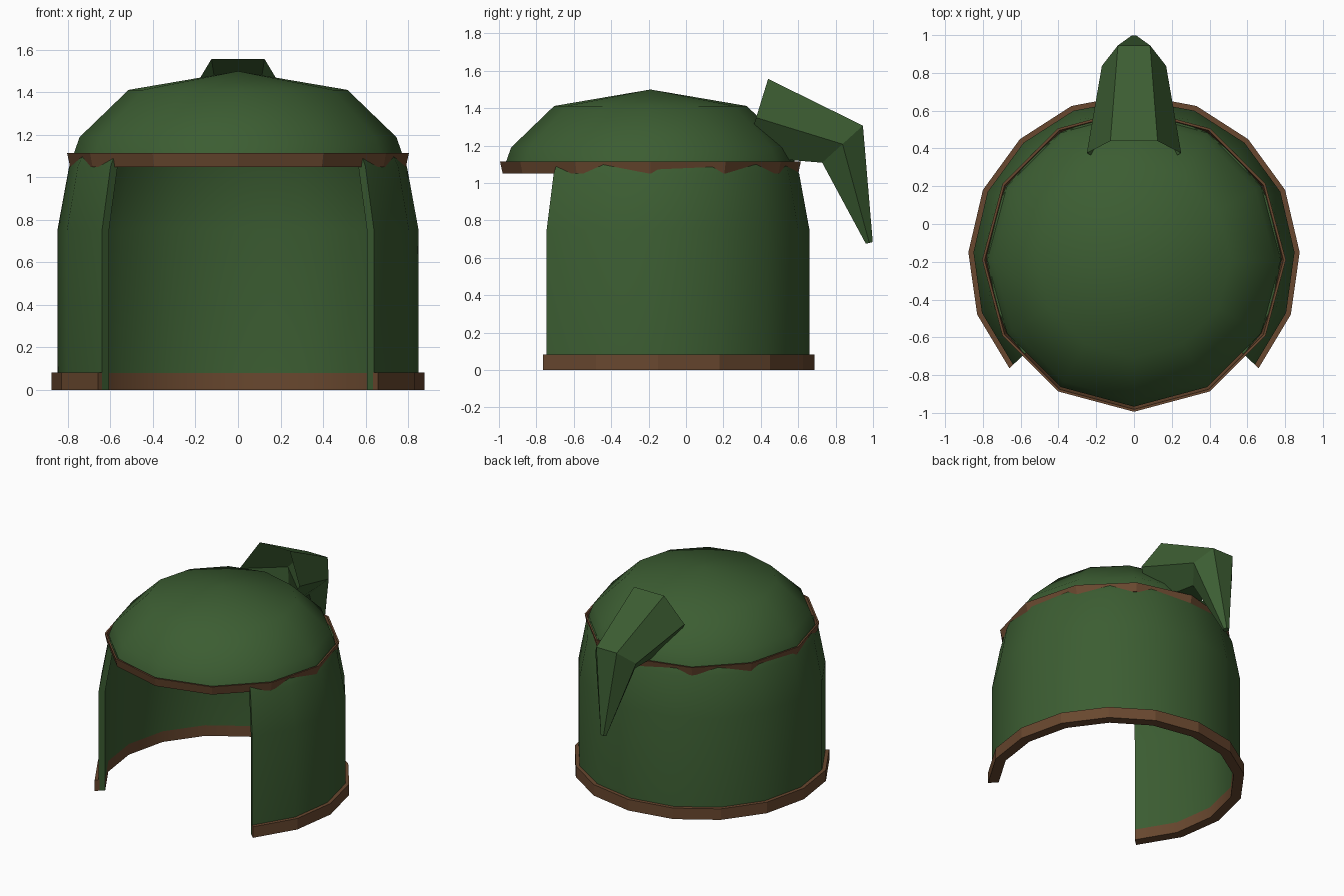
import bpy, bmesh, math

if "Cube" in bpy.data.objects:
    bpy.data.objects.remove(bpy.data.objects["Cube"])


def material(name, rgb):
    m = bpy.data.materials.new(name)
    m.diffuse_color = (*rgb, 1)
    m.use_nodes = True
    m.node_tree.nodes["Principled BSDF"].inputs["Base Color"].default_value = m.diffuse_color
    return m


GREEN = material("forest_green", (0.045, 0.11, 0.032))
BROWN = material("leather_brown", (0.14, 0.064, 0.028))


def loft(name, rings, mats, closed_ring=True, closed_path=False, cap=False,
         smooth=None, seg_mat=None):
    """Skin between rings of points; seg_mat picks a material per ring edge."""
    bm = bmesh.new()
    rows = [[bm.verts.new(p) for p in r] for r in rings]
    n = len(rows[0])
    pairs = list(zip(rows, rows[1:]))
    if closed_path:
        pairs.append((rows[-1], rows[0]))
    for a, b in pairs:
        for i in range(n if closed_ring else n - 1):
            j = (i + 1) % n
            f = bm.faces.new((a[i], a[j], b[j], b[i]))
            if seg_mat:
                f.material_index = seg_mat(i)
    if cap:
        bm.faces.new(rows[0])
        bm.faces.new(rows[-1])
    bmesh.ops.remove_doubles(bm, verts=bm.verts, dist=1e-5)
    bmesh.ops.recalc_face_normals(bm, faces=bm.faces)
    me = bpy.data.meshes.new(name)
    bm.to_mesh(me)
    bm.free()
    ob = bpy.data.objects.new(name, me)
    bpy.context.collection.objects.link(ob)
    for m in mats:
        me.materials.append(m)
    if smooth:
        bpy.ops.object.select_all(action='DESELECT')
        ob.select_set(True)
        bpy.context.view_layer.objects.active = ob
        bpy.ops.object.shade_smooth_by_angle(angle=math.radians(smooth))
    return ob


# Plan of the wall: open at the front, mirrored across x
HALF = [(0.64, -0.745), (0.805, -0.47), (0.85, -0.15), (0.775, 0.17),
        (0.585, 0.43), (0.32, 0.60)]
PLAN = HALF + [(0, 0.66)] + [(-x, y) for x, y in reversed(HALF)]


def sweep_plan(profile):
    """Place an (offset, z) profile at every plan point."""
    rings = []
    for x, y in PLAN:
        d = math.hypot(x, y + 0.15)
        rings.append([(x * (1 + o / d), -0.15 + (y + 0.15) * (1 + o / d), z)
                      for o, z in profile])
    return rings


def spin(profile, n=12, cy=-0.19):
    """Revolve an (r, z) profile in n steps around the dome centre."""
    return [[(r * math.cos(t), cy + r * math.sin(t), z) for r, z in profile]
            for t in (math.tau * k / n for k in range(n))]


# Wall, with a brown band along its inside lower edge
loft("wall", sweep_plan([(0, 0), (0, 0.75), (-0.055, 1.05), (-0.078, 1.10),
                         (-0.122, 1.10), (-0.10, 1.05), (-0.045, 0.75),
                         (-0.045, 0.08), (-0.045, 0)]),
     [GREEN, BROWN], cap=True, smooth=30, seg_mat=lambda i: int(i >= 7))

# Lower outer trim
loft("lower_trim", sweep_plan([(0.027, 0), (0.027, 0.083), (-0.005, 0.083),
                               (-0.005, 0)]), [BROWN], cap=True)

# Dome and its thin brim band
loft("dome", spin([(0.777, 1.10), (0.745, 1.19), (0.515, 1.412), (0, 1.50)]),
     [GREEN], closed_ring=False, closed_path=True, smooth=40)
loft("brim_band", spin([(0.79, 1.05), (0.804, 1.114), (0.791, 1.114),
                        (0.777, 1.05)]), [BROWN], closed_path=True)


# Bent tip at the back: hexagons along the hook, (y, z, radius, tilt up-vector)
def hexagon(y, z, r, uy, uz):
    k = math.hypot(uy, uz)
    return [(r * math.cos(t), y + r * math.sin(t) * uy / k,
             z + r * math.sin(t) * uz / k)
            for t in (math.tau * i / 6 for i in range(6))]


loft("hooked_tip", [hexagon(0.375, 1.35, 0.25, 0.065, 0.21),
                    hexagon(0.837, 1.208, 0.17, 0.11, 0.10),
                    hexagon(0.98, 0.68, 0.022, 0.2, 0.05)], [GREEN])
tip = bpy.data.objects["hooked_tip"].data
bm = bmesh.new()
bm.from_mesh(tip)
end = sorted(bm.verts, key=lambda v: v.co.z)[:6]
bmesh.ops.contextual_create(bm, geom=end)  # close the small end
bmesh.ops.recalc_face_normals(bm, faces=bm.faces)
bm.to_mesh(tip)
bm.free()
